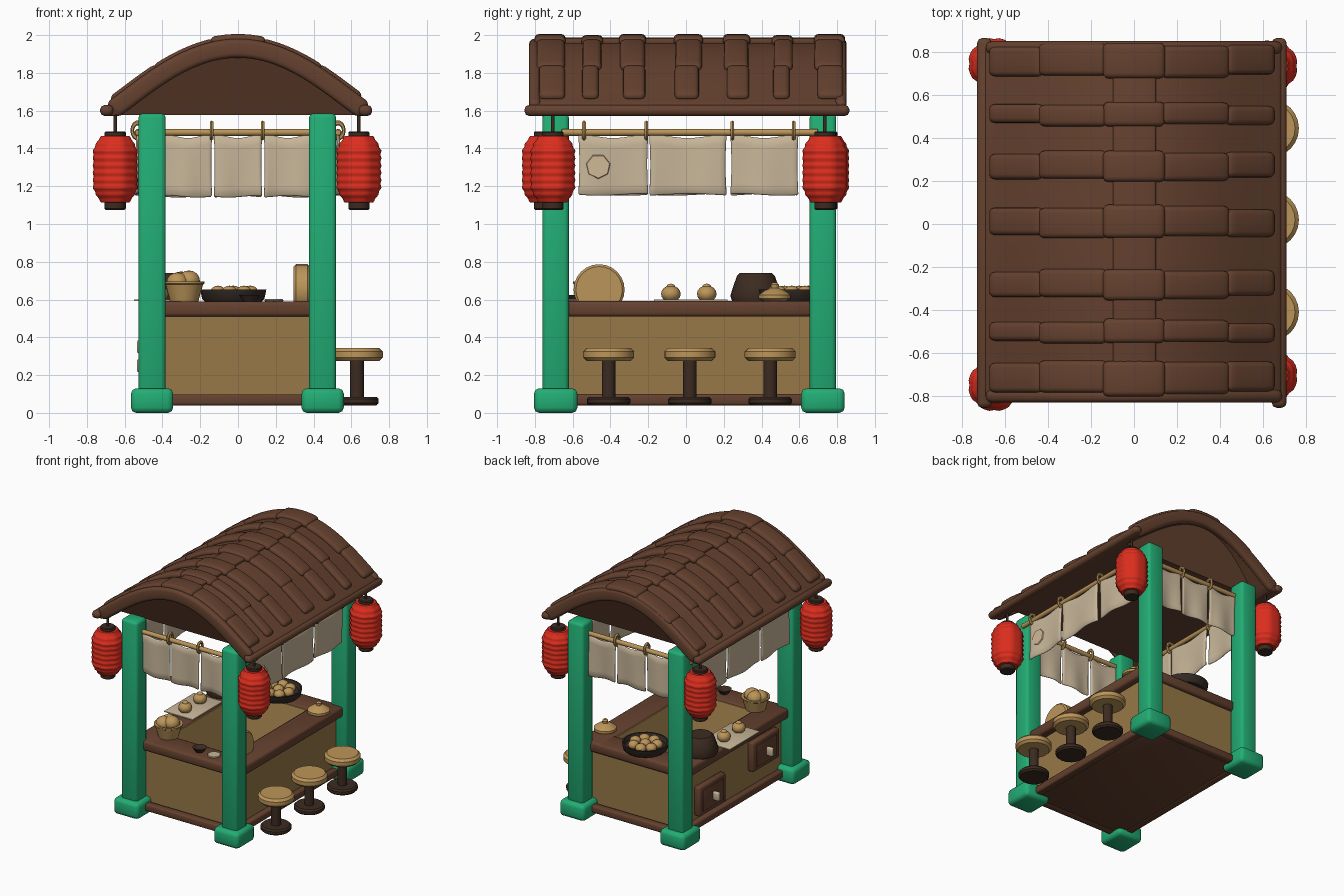
import bpy, bmesh, math
from math import sin, cos, pi
from mathutils import Matrix, Vector

if "Cube" in bpy.data.objects:
    bpy.data.objects.remove(bpy.data.objects["Cube"])


def material(name, r, g, b):
    m = bpy.data.materials.new(name)
    m.use_nodes = True
    m.diffuse_color = (r, g, b, 1)
    m.node_tree.nodes["Principled BSDF"].inputs["Base Color"].default_value = (r, g, b, 1)
    return m


GREEN = material("jade_green", .016, .42, .175)
BROWN = material("roof_brown", .13, .053, .028)
DARK = material("dark_wood", .045, .024, .015)
RED = material("lantern_red", .72, .027, .013)
PANEL = material("panel_wood", .31, .19, .063)
TAN = material("light_wood", .50, .30, .10)
CREAM = material("cream_cloth", .58, .47, .32)
PATCH = material("patch_beige", .64, .49, .31)
IRON = material("iron", .035, .024, .019)


def finish(name, bm, mat, loc=(0, 0, 0), rot=(0, 0, 0), angle=40):
    bmesh.ops.recalc_face_normals(bm, faces=bm.faces)
    me = bpy.data.meshes.new(name)
    bm.to_mesh(me)
    bm.free()
    for p in me.polygons:
        p.use_smooth = True
    me.set_sharp_from_angle(angle=math.radians(angle))
    me.materials.append(mat)
    ob = bpy.data.objects.new(name, me)
    ob.location, ob.rotation_euler = loc, rot
    bpy.context.collection.objects.link(ob)
    return ob


def block(size, bevel=.015, segs=2):
    bm = bmesh.new()
    bmesh.ops.create_cube(bm, size=1, matrix=Matrix.Diagonal((*size, 1)))
    if bevel:
        bmesh.ops.bevel(bm, geom=bm.edges[:], offset=bevel, segments=segs, affect='EDGES', profile=.5)
    return bm


def slice_up(bm, axis, half, n):
    # cut across one axis so that the block can bend
    for i in range(1, n):
        co, no = Vector((0, 0, 0)), Vector((0, 0, 0))
        co[axis], no[axis] = -half + 2 * half * i / n, 1
        bmesh.ops.bisect_plane(bm, geom=bm.verts[:] + bm.edges[:] + bm.faces[:], plane_co=co, plane_no=no)


def box(name, x, y, z, mat, bevel=.015):
    # x, y, z are (low, high) pairs
    size = [b - a for a, b in (x, y, z)]
    mid = [(a + b) / 2 for a, b in (x, y, z)]
    return finish(name, block(size, bevel), mat, mid, angle=60)


def lathe(name, profile, loc, mat, seg=24, rot=(0, 0, 0), lobes=0):
    bm = bmesh.new()
    rings = []
    for r, z in profile:
        ring = []
        for i in range(seg):
            a = 2 * pi * i / seg
            k = r * (1 - .05 * abs(cos(lobes * a / 2)) ** 12) if lobes else r
            ring.append(bm.verts.new((k * cos(a), k * sin(a), z)))
        rings.append(ring)
    for a, b in zip(rings, rings[1:]):
        for i in range(seg):
            j = (i + 1) % seg
            bm.faces.new((a[i], a[j], b[j], b[i]))
    bm.faces.new(rings[0][::-1])
    bm.faces.new(rings[-1])
    return finish(name, bm, mat, loc, rot)


def disc(name, r, h, loc, mat, b=.012, rot=(0, 0, 0)):
    return lathe(name, [(r - b, 0), (r, b), (r, h - b), (r - b, h)], loc, mat, rot=rot)


def blob(name, r, loc, mat, squash=.75):
    bm = bmesh.new()
    bmesh.ops.create_uvsphere(bm, u_segments=14, v_segments=8, radius=r)
    bmesh.ops.scale(bm, vec=(1, 1, squash), verts=bm.verts)
    return finish(name, bm, mat, loc)


def rim(name, hx, y, w, z, mat, bevel):
    # four boards around an open middle
    for s, side in ((-1, "right"), (1, "left")):
        box(f"{name}_{side}", sorted((s * hx, s * (hx - w))), y, z, mat, bevel)
    box(f"{name}_front", (-hx + .003, hx - .003), (y[0] - .002, y[0] + w), (z[0], z[1] - .002), mat, bevel)
    box(f"{name}_back", (-hx + .003, hx - .003), (y[1] - w, y[1] + .002), (z[0], z[1] - .002), mat, bevel)


# posts with chunky feet
for px in (-.455, .448):
    for py in (-.69, .725):
        box("post", (px - .072, px + .072), (py - .07, py + .07), (.08, 1.585), GREEN, .022)
        box("post_foot", (px - .112, px + .112), (py - .115, py + .115), (0.0, .13), GREEN, .028)

# floor and counter, lined inside with lighter boards
box("floor", (-.46, .46), (-.68, .71), (.045, .07), BROWN, .005)
rim("floor_rail", .47, (-.70, .73), .06, (.04, .10), BROWN, .012)
rim("counter_wall", .425, (-.63, .66), .03, (.07, .53), PANEL, 0)
rim("counter_lining", .30, (-.485, .505), .02, (.07, .58), TAN, 0)
rim("counter_top", .485, (-.67, .69), .20, (.51, .592), BROWN, .018)

# cupboard doors on the side, with pulls
for y, z in ((-.36, .35), (.33, .25)):
    box("cupboard_door", (-.475, -.42), (y - .17, y + .17), (z - .12, z + .12), BROWN, .015)
    box("door_inset", (-.482, -.47), (y - .13, y + .13), (z - .085, z + .085), BROWN, .003)
    box("door_pull", (-.535, -.48), (y - .015, y + .015), (z - .035, z + .035), CREAM, .01)

# stools
for y in (-.41, .02, .445):
    disc("stool_foot", .115, .045, (.63, y, .04), DARK)
    disc("stool_leg", .036, .22, (.63, y, .07), DARK)
    disc("stool_seat", .135, .068, (.632, y, .275), TAN, .018)


# roof: a curved slab with tiles that follow the same arch
def arch(x):
    return 1.615 + .35 * max(0, 1 - (x / .72) ** 2) ** 1.25


def bend(bm, cx, lift):
    for v in bm.verts:
        x = v.co.x + cx
        slope = (arch(x + .01) - arch(x - .01)) / .02
        n = Vector((-slope, 0, 1)).normalized() * (v.co.z + lift)
        v.co = (x + n.x, v.co.y, max(arch(x) + n.z, 1.572))


def tile(name, x0, x1, y, width, thick, lift, bevel):
    bm = block((x1 - x0, width, thick), bevel, 3)
    slice_up(bm, 0, (x1 - x0) / 2, max(4, int((x1 - x0) / .04)))
    bend(bm, (x0 + x1) / 2, lift)
    return finish(name, bm, BROWN, (0, y, 0), angle=70)


tile("roof_slab", -.715, .70, .01, 1.67, .08, -.04, .025)
tile("ridge_strip", -.095, .10, .01, 1.62, .04, .002, .01)
for end, y in (("front", -.80), ("back", .82)):
    tile(f"gable_edge_{end}", -.69, .69, y, .06, .10, -.035, .025)
for x, w in ((-.695, .035), (.675, .035)):
    box("eave_roll", (x - w, x + w), (-.855, .865), (1.572, 1.63), BROWN, .024)
rows = ((-.715, .15), (-.5, .10), (-.28, .13), (.01, .14), (.27, .13), (.51, .10), (.76, .15))
for i, (y, w) in enumerate(rows):
    grow = .012 if w > .12 else 0
    for j, (a, b) in enumerate(((-.665, -.42), (-.435, -.125), (-.14, .14), (.125, .435), (.42, .645))):
        wide = w + (.015 if j == 2 else 0) - (.012 if j in (0, 4) else 0)
        tile("roof_tile", a, b, y + .006 * sin(3 * i + 2 * j), wide, .05, .006 if j != 2 else .010 + grow / 2, .024)

# ceiling under the arch, its gable ends sloping in towards the bottom
bm = bmesh.new()
ends = []
for s in (-1, 1):
    outline = [(-.66 + 1.32 * i / 24, max(arch(-.66 + 1.32 * i / 24) - .05, 1.59)) for i in range(25)]
    outline += [(.66, 1.576), (-.66, 1.576)]
    ends.append([bm.verts.new((x, .01 + s * (.65 + .45 * (z - 1.576)), z)) for x, z in outline])
    bm.faces.new(ends[-1])
for i in range(len(outline)):
    k = (i + 1) % len(outline)
    bm.faces.new((ends[0][i], ends[0][k], ends[1][k], ends[1][i]))
finish("roof_ceiling", bm, BROWN)

# paper lanterns with ribs
ribs = []
for i in range(57):
    t = i / 56
    bulge = .075 + .044 * min(1, sin(pi * t) * 1.6) ** .8
    ribs.append((bulge + .0025 * cos(t * 18 * pi), 1.115 + .35 * t))
for x, y in ((-.65, -.75), (.64, -.705), (-.65, .745), (.64, .735)):
    lathe("lantern_body", ribs, (x, y, 0), RED, 32, lobes=8)
    disc("lantern_cap", .056, .05, (x, y, 1.44), DARK, .006)
    disc("lantern_base", .056, .06, (x, y, 1.075), DARK, .006)
    disc("lantern_cord", .009, .14, (x, y, 1.47), DARK, .002)


# hanging cloths on rods
def cloth(name, width, height, loc, turn, phase):
    bm = block((width, .016, height), .007, 1)
    slice_up(bm, 0, width / 2, 12)
    slice_up(bm, 2, height / 2, 6)
    for v in bm.verts:
        drop = .5 - v.co.z / height
        u = v.co.x / width
        v.co.y += .010 * drop * sin(7 * u + phase)
        v.co.z -= .005 * drop * cos(5 * u + phase) + .010 * (1 - drop) * cos(2 * pi * u)
        v.co.x *= 1 - .03 * sin(pi * drop)
    finish(name, bm, CREAM, loc, (0, 0, turn), 60)


def ring(loc, turn):
    bm = bmesh.new()
    n, m = 14, 6
    vs = [[bm.verts.new(((.03 + .010 * cos(2 * pi * j / m)) * cos(2 * pi * i / n), .011 * sin(2 * pi * j / m),
                         1.35 * (.03 + .010 * cos(2 * pi * j / m)) * sin(2 * pi * i / n)))
           for j in range(m)] for i in range(n)]
    for i in range(n):
        for j in range(m):
            k, l = (i + 1) % n, (j + 1) % m
            bm.faces.new((vs[i][j], vs[k][j], vs[k][l], vs[i][l]))
    finish("rod_ring", bm, TAN, loc, (0, 0, turn))


for s in (-1, 1):
    x, y = .53 * s, .015 + .69 * s
    disc("side_rod", .018, 1.36, (x, -.66, 1.485), TAN, .004, (-pi / 2, 0, 0))
    disc("end_rod", .018, .90, (-.45, y, 1.485), TAN, .004, (0, pi / 2, 0))
    for i, (c, w) in enumerate(((-.385, .37), (.01, .41), (.415, .36))):
        cloth("side_cloth", w, .31, (x, c, 1.31), pi / 2, 2 * i + s)
    for i, c in enumerate((-.265, 0, .265)):
        cloth("end_cloth", .255, .32, (c, y, 1.305), 0, 2 * i + s)
    for c in (-.54, -.21, .245, .57):
        ring((x, c, 1.495), 0)
    for c in (-.14, .13):
        ring((c, y, 1.495), pi / 2)
lathe("cloth_patch", [(.066, 0), (.062, .008)], (.541, -.465, 1.305), PATCH, 7, (0, pi / 2, 0))

# food and cookware on the counter
box("serving_cloth", (-.55, -.29), (-.17, .22), (.592, .600), CREAM, .002)
for y in (-.08, .11):
    blob("bun", .052, (-.42, y, .630), TAN, .85)
    blob("bun_tip", .024, (-.42, y, .665), TAN, .8)
lathe("bread_basket", [(.075, 0), (.10, .09), (.108, .095), (.108, .105), (.088, .105), (.08, .05)],
      (-.285, -.49, .59), TAN)
for x, y, z in ((-.32, -.50, .69), (-.26, -.48, .70), (-.30, -.46, .695)):
    blob("bread", .06, (x, y, z), TAN, .9)
lathe("pan", [(.15, 0), (.165, .015), (.175, .062), (.162, .062), (.15, .03)], (-.025, .56, .59), IRON)
for i in range(8):
    a, r = i * pi / 3.5, .09 if i < 7 else 0
    blob("dumpling", .042, (-.025 + r * cos(a), .56 + r * sin(a), .64), TAN, .8)
lathe("iron_pot", [(.125, 0), (.135, .03), (.12, .08), (.10, .135), (.085, .15)], (-.39, .37, .59), DARK)
lathe("lidded_pot", [(.05, 0), (.085, .015), (.085, .035), (.05, .06), (.02, .07), (.022, .09), (.012, .1)],
      (.40, .47, .59), TAN)
lathe("sauce_bowl", [(.03, 0), (.055, .035), (.045, .035), (.02, .015)], (.06, -.58, .59), DARK)
disc("small_plate", .05, .012, (.19, -.58, .59), CREAM, .004)
disc("standing_board", .135, .085, (.295, -.46, .652), TAN, .012, (0, pi / 2, 0))
